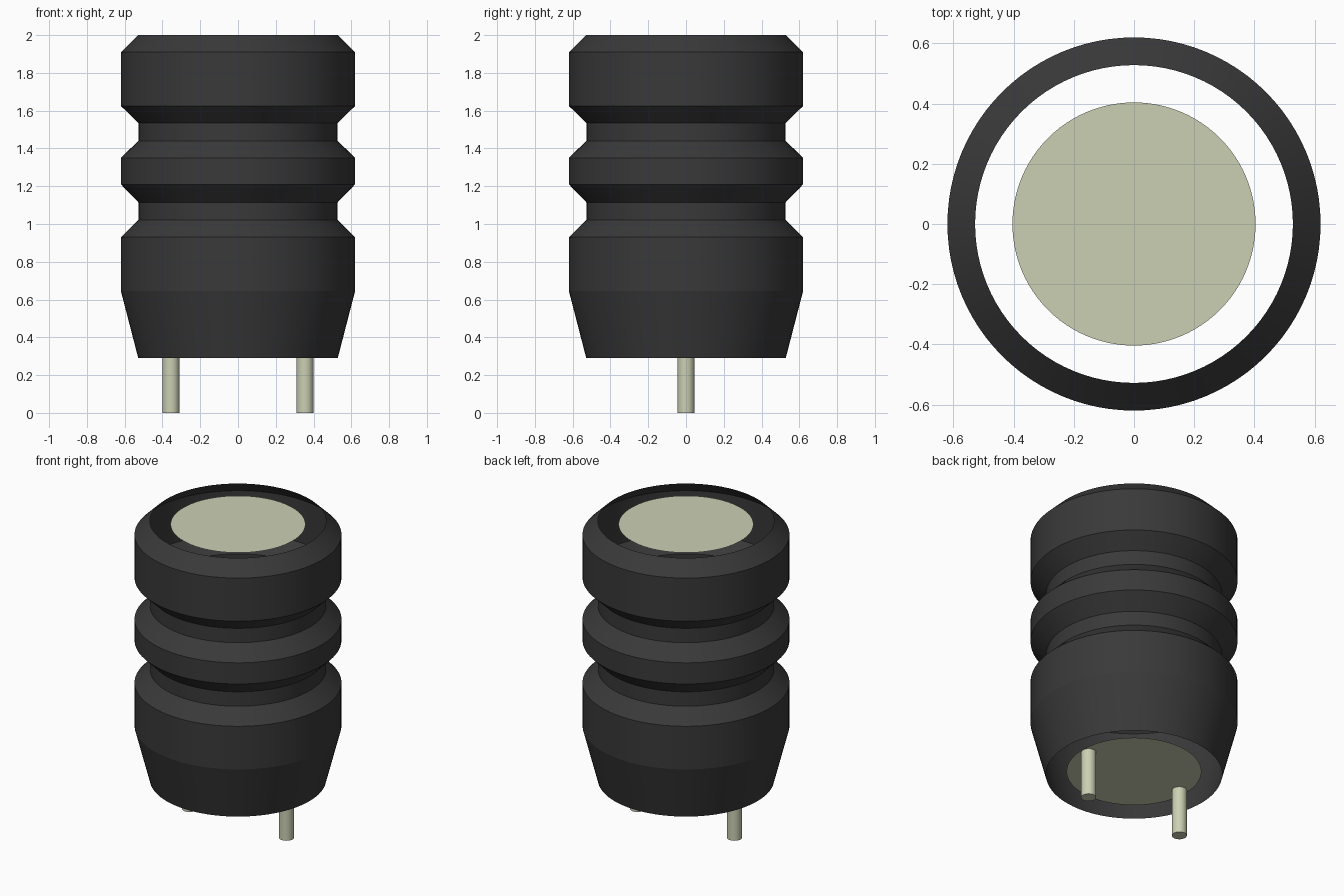
import bpy, bmesh, math

if "Cube" in bpy.data.objects:
    bpy.data.objects.remove(bpy.data.objects["Cube"])


def material(name, rgb):
    m = bpy.data.materials.new(name)
    m.diffuse_color = (*rgb, 1)
    m.use_nodes = True
    m.node_tree.nodes["Principled BSDF"].inputs["Base Color"].default_value = m.diffuse_color
    return m


DARK = material("dark sleeve", (0.041, 0.041, 0.042))
METAL = material("pale metal", (0.60, 0.63, 0.45))


def finish(name, bm, mat):
    mesh = bpy.data.meshes.new(name)
    bm.to_mesh(mesh)
    bm.free()
    mesh.materials.append(mat)
    ob = bpy.data.objects.new(name, mesh)
    bpy.context.collection.objects.link(ob)
    bpy.ops.object.select_all(action='DESELECT')
    ob.select_set(True)
    bpy.context.view_layer.objects.active = ob
    bpy.ops.object.shade_smooth_by_angle(angle=math.radians(12))
    return ob


def revolve(name, profile, mat, steps=96):
    """Spin an open (radius, height) profile, listed bottom to top, around z."""
    bm = bmesh.new()
    rings = []
    for r, z in profile:
        rings.append([bm.verts.new((r * math.cos(2 * math.pi * i / steps),
                                    r * math.sin(2 * math.pi * i / steps), z))
                      for i in range(steps)])
    for low, high in zip(rings, rings[1:]):
        for i in range(steps):
            j = (i + 1) % steps
            bm.faces.new((low[i], low[j], high[j], high[i]))
    return finish(name, bm, mat)


def disc(name, radius, z, facing_up):
    bm = bmesh.new()
    bmesh.ops.create_circle(bm, cap_ends=True, segments=96, radius=radius)
    for v in bm.verts:
        v.co.z = z
    for f in bm.faces:
        f.normal_update()
        if (f.normal.z > 0) != facing_up:
            f.normal_flip()
    return finish(name, bm, METAL)


# Ribbed open sleeve: tapered foot, two grooves, chamfered top
WIDE, NECK = 0.62, 0.528
revolve("ribbed_sleeve", [
    (NECK, 0.29), (WIDE, 0.645), (WIDE, 0.93),
    (NECK, 1.02), (NECK, 1.115), (WIDE, 1.21),
    (WIDE, 1.35), (NECK, 1.44), (NECK, 1.535),
    (WIDE, 1.625), (WIDE, 1.91), (NECK, 2.0)], DARK)

# Slightly recessed end plates with a gap around them
disc("top_plate", 0.404, 1.977, True)
disc("bottom_plate", 0.404, 0.312, False)

# Two contact pins
for side, label in ((-1, "left"), (1, "right")):
    bm = bmesh.new()
    bmesh.ops.create_cone(bm, cap_ends=True, segments=32,
                          radius1=0.045, radius2=0.045, depth=0.312)
    bmesh.ops.translate(bm, vec=(side * 0.355, 0, 0.156), verts=bm.verts)
    finish(label + "_pin", bm, METAL)
